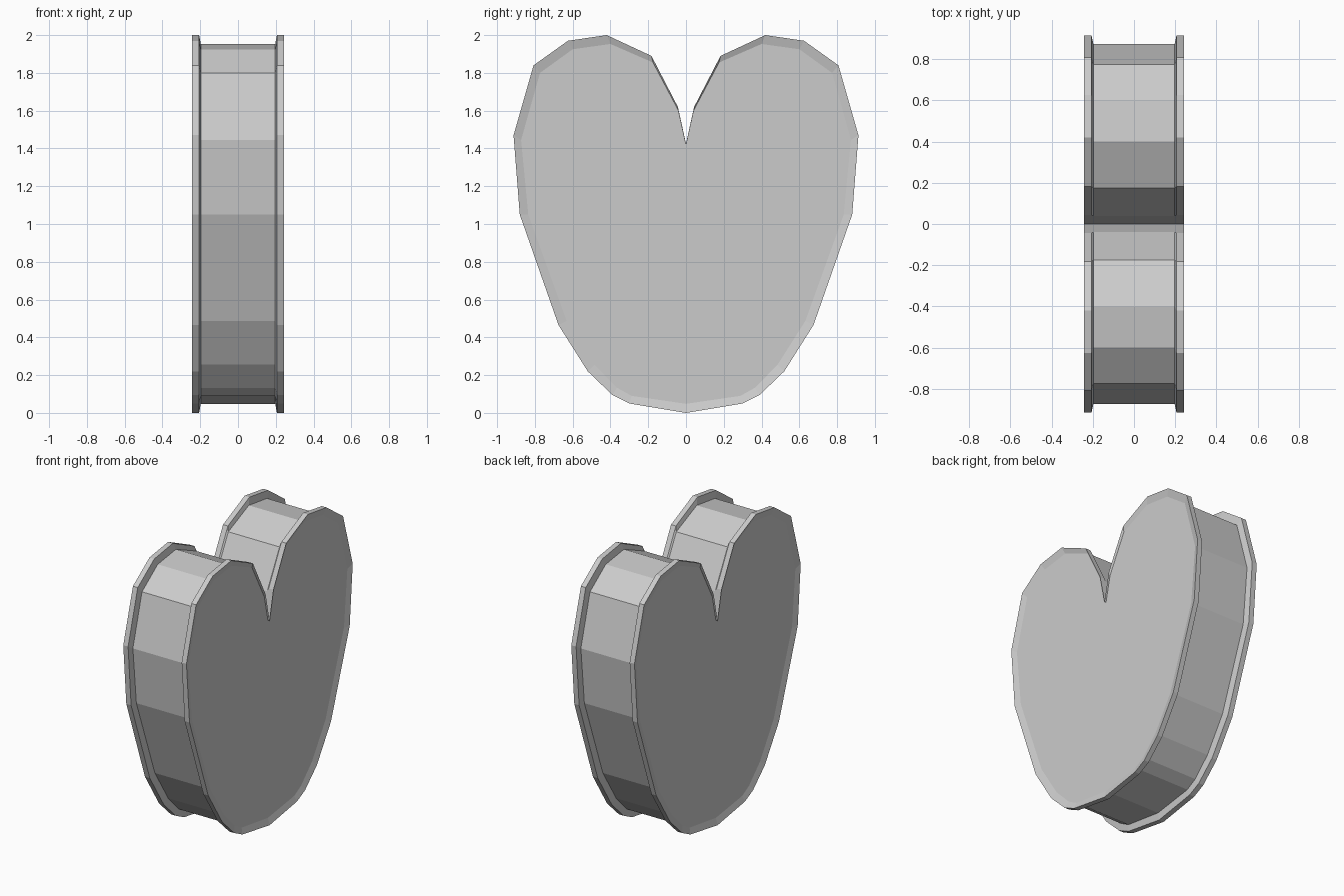
import bpy, bmesh

if "Cube" in bpy.data.objects:
    bpy.data.objects.remove(bpy.data.objects["Cube"])

# Right half of the heart outlines (y, z), bottom point to notch
RIM = [(0, 0), (0.30, 0.05), (0.39, 0.095), (0.52, 0.22), (0.675, 0.465),
       (0.88, 1.05), (0.913, 1.47), (0.807, 1.84), (0.625, 1.97),
       (0.42, 2.0), (0.183, 1.89), (0.043, 1.62), (0, 1.42)]
BAND = [(0, 0.048), (0.288, 0.09), (0.365, 0.133), (0.485, 0.255), (0.632, 0.487),
        (0.835, 1.05), (0.873, 1.445), (0.773, 1.80), (0.60, 1.925),
        (0.40, 1.953), (0.175, 1.855), (0.04, 1.60), (0, 1.425)]


def mirrored(half):
    """Close a half outline by mirroring it across y = 0."""
    return half + [(-y, z) for y, z in half[-2:0:-1]]


def loft(name, sections):
    """Bridge outlines placed along x and cap both ends."""
    bm = bmesh.new()
    rings = [[bm.verts.new((x, y, z)) for y, z in mirrored(half)]
             for x, half in sections]
    for a, b in zip(rings, rings[1:]):
        n = len(a)
        for i in range(n):
            j = (i + 1) % n
            bm.faces.new((a[i], a[j], b[j], b[i]))
    bm.faces.new(rings[0])
    bm.faces.new(rings[-1])
    bmesh.ops.recalc_face_normals(bm, faces=bm.faces)
    mesh = bpy.data.meshes.new(name)
    bm.to_mesh(mesh)
    bm.free()
    obj = bpy.data.objects.new(name, mesh)
    bpy.context.collection.objects.link(obj)
    return obj


# Heart drum: dished panel, raised rim, inset side band, then the same mirrored
side = [(-0.23, BAND), (-0.243, RIM), (-0.206, RIM), (-0.197, BAND)]
loft("heart_drum", side + [(-x, p) for x, p in reversed(side)])
